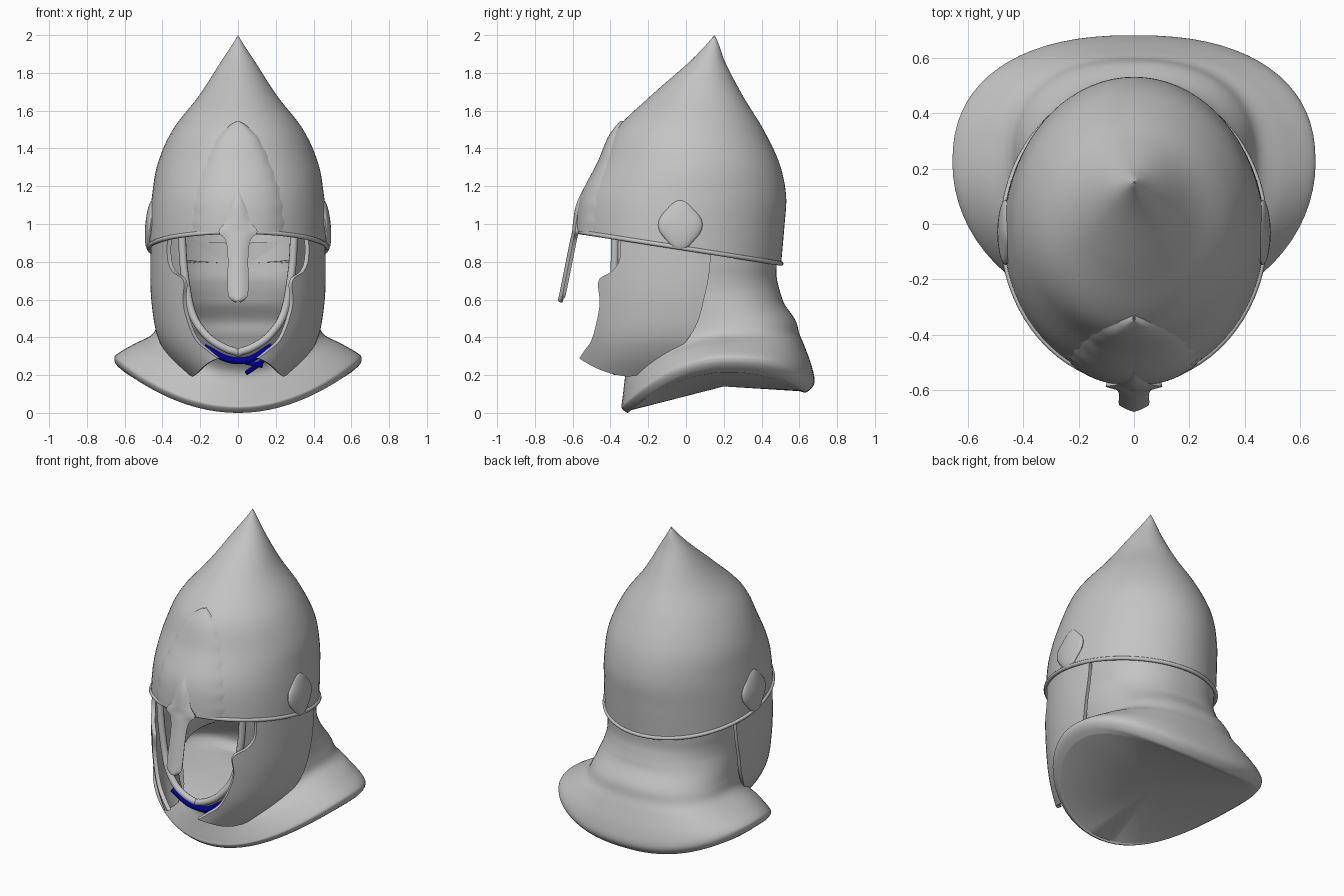
import bpy, bmesh
from math import sin, cos, pi, sqrt, atan2, radians

if "Cube" in bpy.data.objects:
    bpy.data.objects.remove(bpy.data.objects["Cube"])
parts = []


def material(name, colour):
    m = bpy.data.materials.new(name)
    m.use_nodes = True
    m.diffuse_color = colour
    bsdf = next(n for n in m.node_tree.nodes if n.type == 'BSDF_PRINCIPLED')
    bsdf.inputs["Base Color"].default_value = colour
    return m


steel = material("plain grey", (0.55, 0.55, 0.55, 1))
blue = material("dark blue", (0, 0, 0.33, 1))


def spline(keys, t):
    """Smooth value at t; the first column of keys is the parameter."""
    last = len(keys) - 1
    t = min(max(t, keys[0][0]), keys[-1][0])
    i = 0
    while i < last - 1 and t > keys[i + 1][0]:
        i += 1

    def slope(j, c):
        a, b = keys[max(j - 1, 0)], keys[min(j + 1, last)]
        return (b[c] - a[c]) / (b[0] - a[0])
    p, q = keys[i], keys[i + 1]
    h = q[0] - p[0]
    s = (t - p[0]) / h
    out = []
    for c in range(1, len(p)):
        cubic = s * s * (3 - 2 * s)
        out.append(p[c] * (1 - cubic) + q[c] * cubic
                   + h * s * (1 - s) ** 2 * slope(i, c) - h * s * s * (1 - s) * slope(i + 1, c))
    return out


def indexed(rows):
    return [(i,) + tuple(r) for i, r in enumerate(rows)]


def finish(bm, name, mat):
    bmesh.ops.remove_doubles(bm, verts=bm.verts, dist=0.0005)
    bmesh.ops.recalc_face_normals(bm, faces=bm.faces)
    mesh = bpy.data.meshes.new(name)
    bm.to_mesh(mesh)
    bm.free()
    ob = bpy.data.objects.new(name, mesh)
    mesh.materials.append(mat)
    bpy.context.collection.objects.link(ob)
    parts.append(ob)
    return ob


def loft(name, rows, closed=False, cap=None):
    bm = bmesh.new()
    grid = [[bm.verts.new(p) for p in row] for row in rows]
    n = len(rows[0])
    for a, b in zip(grid, grid[1:]):
        for j in range(n if closed else n - 1):
            k = (j + 1) % n
            bm.faces.new((a[j], a[k], b[k], b[j]))
    if cap:
        centre = bm.verts.new(cap)
        for j in range(n - 1):
            bm.faces.new((grid[0][j + 1], grid[0][j], centre))
    return finish(bm, name, steel)


def tube(name, points, radius, mat, cyclic=False):
    cu = bpy.data.curves.new(name, 'CURVE')
    cu.dimensions = '3D'
    cu.bevel_depth = radius
    cu.bevel_resolution = 3
    cu.use_fill_caps = True
    sp = cu.splines.new('POLY')
    sp.points.add(len(points) - 1)
    for sp_point, p in zip(sp.points, points):
        sp_point.co = (*p, 1)
    sp.use_cyclic_u = cyclic
    cu.materials.append(mat)
    ob = bpy.data.objects.new(name, cu)
    bpy.context.collection.objects.link(ob)
    parts.append(ob)


def thicken(ob, amount, offset):
    m = ob.modifiers.new("thickness", 'SOLIDIFY')
    m.thickness, m.offset = amount, offset


def mirror(ob):
    ob.modifiers.new("mirror", 'MIRROR')


# Pointed skull: height, half width, front y, back y
SKULL = [(0.75, 0.475, -0.57, 0.50), (1.0, 0.468, -0.565, 0.522), (1.15, 0.455, -0.54, 0.53),
         (1.32, 0.425, -0.455, 0.495), (1.5, 0.345, -0.37, 0.41), (1.68, 0.206, -0.185, 0.30),
         (1.86, 0.09, 0.02, 0.206), (1.95, 0.03, 0.108, 0.174), (2.0, 0.0, 0.15, 0.152)]


def skull_point(a, z):
    w, f, b = spline(SKULL, z)
    return (w * sin(a), (f + b) / 2 - (b - f) / 2 * cos(a), z)


def rim_height(a):
    return 0.87 - 0.155 * skull_point(a, 0.88)[1]


angles = [2 * pi * i / 72 for i in range(72)]
skull = loft("helmet_skull", [[skull_point(a, rim_height(a) + (2 - rim_height(a)) * j / 40)
                               for a in angles] for j in range(41)], closed=True)
thicken(skull, 0.02, -1)
tube("helmet_rim", [skull_point(a, rim_height(a)) for a in angles], 0.012, steel, True)

# Raised brow plate with a scalloped edge, wrapped on the skull
BROW = [(0.957, 0.25), (1.1, 0.24), (1.23, 0.207), (1.44, 0.12), (1.52, 0.05), (1.545, 0.004)]
rows = []
for j in range(41):
    z = 0.957 + 0.588 * j / 40
    half = spline(BROW, z)[0] * (1 + 0.025 * sin(z * 70))
    w, f, b = spline(SKULL, z)
    row = []
    for i in range(25):
        u = i / 12 - 1
        x = u * half
        y = (f + b) / 2 - (b - f) / 2 * sqrt(1 - (x / w) ** 2)
        row.append((x, y - 0.02 * (1 - abs(u) ** 6) + 0.003, z))
    rows.append(row)
loft("brow_plate", rows)

# Nose guard, fading into the brow plate: height, half width, y
NASAL = indexed([(1.19, 0.015, -0.53), (1.1, 0.036, -0.572), (1.01, 0.062, -0.588),
                 (0.96, 0.10, -0.593), (0.92, 0.066, -0.602), (0.84, 0.05, -0.618),
                 (0.65, 0.05, -0.656), (0.61, 0.038, -0.665), (0.592, 0.008, -0.668)])
rows = []
for j in range(49):
    z, half, y = spline(NASAL, j / 6)
    rows.append([(half * u / 4, y + 0.016 * (u / 4) ** 2, z) for u in range(-4, 5)])
thicken(loft("nose_guard", rows), 0.02, 0)

# Lobed bosses over the cheek hinges, sinking into the skull at the top
bm = bmesh.new()
bmesh.ops.create_uvsphere(bm, u_segments=32, v_segments=16, radius=1)
for v in bm.verts:
    x, y, z = v.co
    lobe = 1 + 0.07 * cos(4 * atan2(z, y))
    v.co = (0.463 + 0.028 * x - 0.012 * z, -0.03 + 0.11 * lobe * y, 0.995 + 0.125 * lobe * z)
mirror(finish(bm, "hinge_boss", steel))

# Cheek guards: outline as front edge (y, z) and rear edge (y, z), curved round the face
CHEEK = indexed([(-0.34, 0.96, 0.13, 0.90), (-0.345, 0.82, 0.127, 0.80), (-0.385, 0.75, 0.117, 0.71),
                 (-0.455, 0.70, 0.098, 0.62), (-0.45, 0.57, 0.06, 0.48), (-0.487, 0.40, -0.01, 0.37),
                 (-0.53, 0.33, -0.137, 0.24), (-0.555, 0.29, -0.296, 0.20)])
CHEEK_WIDTH = [(0.18, 0.25), (0.29, 0.35), (0.4, 0.412), (0.55, 0.442), (0.7, 0.452), (0.96, 0.448)]
rows = []
for j in range(43):
    fy, fz, ry, rz = spline(CHEEK, j / 6)
    row = []
    for i in range(17):
        s = i / 16
        y = fy * (1 - s) + ry * s
        z = fz * (1 - s) + rz * s - 0.08 * s * (1 - s) * (j / 42) ** 4
        row.append((spline(CHEEK_WIDTH, z)[0] * sqrt(1 - (y / 0.58) ** 2), y, z))
    rows.append(row)
cheek = loft("cheek_guard", rows)
thicken(cheek, 0.024, 0)
mirror(cheek)

# Neck cape and hood: half width, front y, centre y, back y,
# heights at front, side and back, and angle where the face opening starts
HOOD = indexed([(0.60, -0.30, 0.22, 0.60, 0.012, 0.215, 0.115, 0),
                (0.64, -0.31, 0.22, 0.64, 0.0, 0.25, 0.11, 0),
                (0.655, -0.34, 0.22, 0.68, 0.025, 0.283, 0.16, 0),
                (0.64, -0.34, 0.22, 0.665, 0.05, 0.312, 0.25, 0),
                (0.55, -0.33, 0.22, 0.625, 0.13, 0.365, 0.36, 0),
                (0.455, -0.325, 0.25, 0.60, 0.2, 0.415, 0.42, 0),
                (0.425, -0.35, 0.22, 0.58, 0.25, 0.48, 0.49, 0),
                (0.41, -0.42, 0.15, 0.525, 0.315, 0.56, 0.57, 0),
                (0.405, -0.44, 0.08, 0.505, 0.335, 0.62, 0.62, 0.17),
                (0.405, -0.47, 0.04, 0.49, 0.364, 0.66, 0.67, 0.45),
                (0.405, -0.50, 0.03, 0.48, 0.44, 0.72, 0.72, 0.66),
                (0.41, -0.54, 0.03, 0.48, 0.72, 0.80, 0.80, 0.77),
                (0.415, -0.54, 0.0, 0.475, 0.96, 0.95, 0.90, 0.8)])
rows, edge = [], []
for j in range(73):
    w, f, cy, b, zf, zs, zb, start = spline(HOOD, j / 6)
    start = max(start, 0) if j > 42 else 0
    row = []
    for i in range(73):
        a = start + (2 * pi - 2 * start) * i / 72
        s, c = sin(a), cos(a)
        z = zs * s * s + (zf if c > 0 else zb) * c * c
        if c > 0:
            row.append((w * s, cy + (f - cy) * c, z))
        else:
            full = abs(s) ** 0.85 * (1 if s > 0 else -1)
            row.append((w * full, cy + (b - cy) * abs(c) ** 0.85, z))
    rows.append(row)
    if j >= 42:
        edge.append(row[0])
loft("hood_and_cape", rows, cap=(0, 0.2, 0.14))

# Rolled edge of the face opening
tube("face_opening_roll", edge[::-1] + [(-x, y, z) for x, y, z in edge[1:]], 0.021, steel)

# Chin cord with loose ends, tucked below the roll
CORD = [(-0.18, -0.41, 0.35), (-0.08, -0.412, 0.293), (0, -0.405, 0.275),
        (0.08, -0.412, 0.29), (0.18, -0.41, 0.355)]
tube("chin_cord", [spline(indexed(CORD), i / 6) for i in range(25)], 0.018, blue)
tube("cord_end_long", [(0.14, -0.42, 0.285), (0.1, -0.41, 0.25), (0.045, -0.375, 0.212)], 0.013, blue)
tube("cord_end_short", [(0.04, -0.405, 0.268), (0.13, -0.415, 0.25)], 0.013, blue)

# Apply modifiers and smooth everything
bpy.ops.object.select_all(action='DESELECT')
for ob in parts:
    ob.select_set(True)
bpy.context.view_layer.objects.active = parts[0]
bpy.ops.object.convert(target='MESH')
bpy.ops.object.shade_smooth_by_angle(angle=radians(40))
